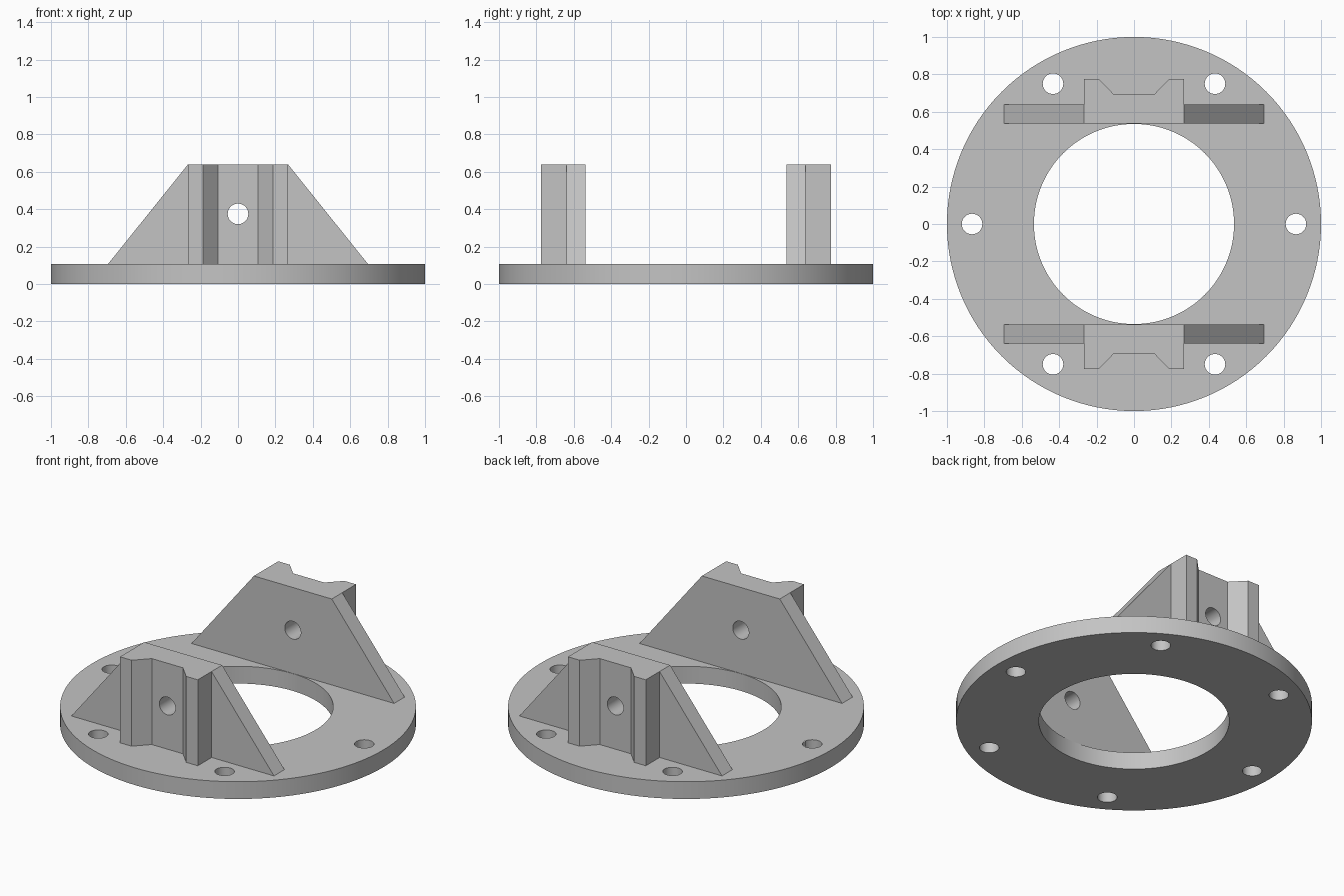
import bpy, bmesh, math
from mathutils import Matrix, Vector

if "Cube" in bpy.data.objects:
    bpy.data.objects.remove(bpy.data.objects["Cube"], do_unlink=True)

grey = bpy.data.materials.new("plain_grey")
grey.use_nodes = True
colour = (0.55, 0.55, 0.55, 1)
grey.diffuse_color = colour
grey.node_tree.nodes["Principled BSDF"].inputs["Base Color"].default_value = colour

BASE_TOP, TOP = 0.107, 0.64
INNER_R, HOLE_R, BOLT_CIRCLE = 0.535, 0.055, 0.866


def make_object(name, bm):
    bmesh.ops.recalc_face_normals(bm, faces=bm.faces)
    mesh = bpy.data.meshes.new(name)
    bm.to_mesh(mesh)
    bm.free()
    mesh.materials.append(grey)
    obj = bpy.data.objects.new(name, mesh)
    bpy.context.collection.objects.link(obj)
    return obj


def prism(name, points, offset):
    """Extrude a flat outline along the offset."""
    bm = bmesh.new()
    face = bm.faces.new([bm.verts.new(p) for p in points])
    made = bmesh.ops.extrude_face_region(bm, geom=[face])
    moved = [g for g in made["geom"] if isinstance(g, bmesh.types.BMVert)]
    bmesh.ops.translate(bm, verts=moved, vec=Vector(offset))
    return make_object(name, bm)


def cylinder(name, radius, depth, matrix, segments=48):
    bm = bmesh.new()
    bmesh.ops.create_cone(bm, cap_ends=True, segments=segments, radius1=radius,
                          radius2=radius, depth=depth, matrix=matrix)
    return make_object(name, bm)


def combine(target, tool, operation):
    """Apply a boolean and remove the tool object."""
    tool.hide_render = True
    mod = target.modifiers.new("bool", "BOOLEAN")
    mod.operation, mod.solver, mod.object = operation, "EXACT", tool
    bpy.context.view_layer.objects.active = target
    bpy.ops.object.modifier_apply(modifier=mod.name)
    bpy.data.objects.remove(tool, do_unlink=True)


def finish(obj):
    """Merge coplanar faces and shade round walls smooth."""
    bm = bmesh.new()
    bm.from_mesh(obj.data)
    bmesh.ops.remove_doubles(bm, verts=bm.verts, dist=0.0001)
    bmesh.ops.dissolve_limit(bm, angle_limit=math.radians(0.5),
                             verts=bm.verts, edges=bm.edges)
    bm.to_mesh(obj.data)
    bm.free()
    bpy.ops.object.select_all(action="DESELECT")
    obj.select_set(True)
    bpy.context.view_layer.objects.active = obj
    bpy.ops.object.shade_smooth_by_angle(angle=math.radians(30))


# Round base flange with a central opening and six bolt holes
flange = cylinder("base_flange", 1, BASE_TOP,
                  Matrix.Translation((0, 0, BASE_TOP / 2)), 128)
combine(flange, cylinder("bore", INNER_R, 1, Matrix(), 128), "DIFFERENCE")
for i in range(6):
    a = i * math.pi / 3
    spot = Matrix.Translation((BOLT_CIRCLE * math.cos(a), BOLT_CIRCLE * math.sin(a), 0))
    combine(flange, cylinder("bolt_hole", HOLE_R, 1, spot), "DIFFERENCE")
finish(flange)

# Two upright brackets: sloped web, grooved block outside, cross hole
for name, s in (("front_bracket", -1), ("back_bracket", 1)):
    inner, web, groove, outer = (s * y for y in (0.537, 0.64, 0.692, 0.775))
    half, foot = 0.267, 0.695
    bracket = prism(name, [(-foot, inner, BASE_TOP), (foot, inner, BASE_TOP),
                           (half, inner, TOP), (-half, inner, TOP)],
                    (0, web - inner, 0))
    right = [(half, web), (half, outer), (0.187, outer), (0.107, groove)]
    outline = right + [(-x, y) for x, y in reversed(right)]
    block = prism("block", [(x, y, BASE_TOP) for x, y in outline],
                  (0, 0, TOP - BASE_TOP))
    combine(bracket, block, "UNION")
    across = Matrix.Translation((0, web, 0.375)) @ Matrix.Rotation(math.pi / 2, 4, "X")
    combine(bracket, cylinder("cross_hole", HOLE_R, 0.6, across), "DIFFERENCE")
    finish(bracket)
